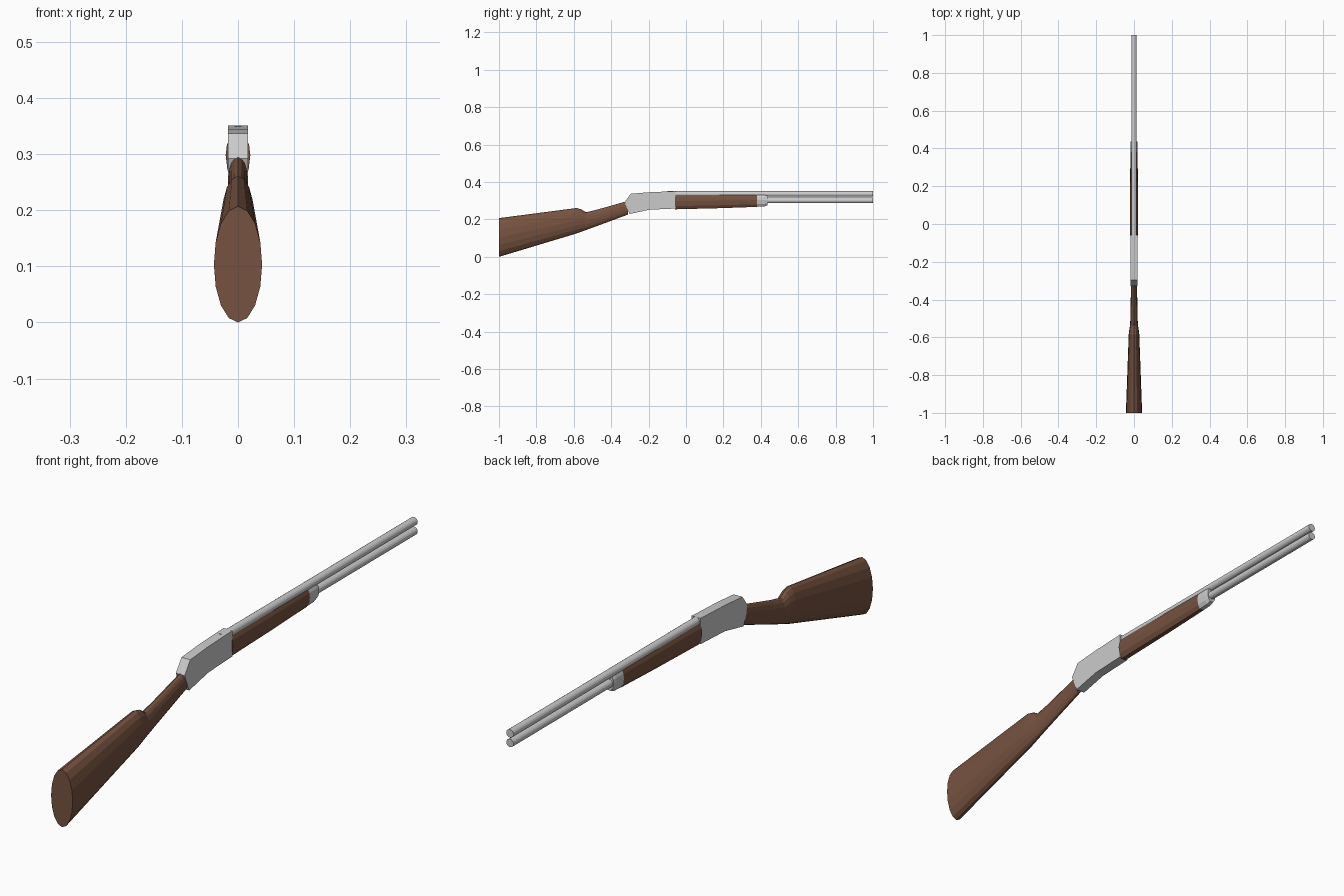
import bpy, bmesh
from math import sin, cos, pi
from mathutils import Matrix

if "Cube" in bpy.data.objects:
    bpy.data.objects.remove(bpy.data.objects["Cube"])

wood = bpy.data.materials.new("dark_wood")
wood.diffuse_color = (0.18, 0.085, 0.05, 1)
wood.use_nodes = True
wood.node_tree.nodes["Principled BSDF"].inputs["Base Color"].default_value = wood.diffuse_color


def finish(name, bm, mat=None):
    bmesh.ops.recalc_face_normals(bm, faces=bm.faces)
    me = bpy.data.meshes.new(name)
    bm.to_mesh(me)
    bm.free()
    if mat:
        me.materials.append(mat)
    ob = bpy.data.objects.new(name, me)
    bpy.context.collection.objects.link(ob)
    return ob


def loft(name, rings, mat=None):
    """Skin a list of equal-length rings and cap both ends."""
    bm = bmesh.new()
    rows = [[bm.verts.new(p) for p in r] for r in rings]
    n = len(rows[0])
    for a, b in zip(rows, rows[1:]):
        for i in range(n):
            j = (i + 1) % n
            bm.faces.new((a[i], a[j], b[j], b[i]))
    bm.faces.new(rows[0])
    bm.faces.new(rows[-1][::-1])
    return finish(name, bm, mat)


def oval(y, bottom, top, half_w, n=16):
    c, h = (top + bottom) / 2, (top - bottom) / 2
    return [(half_w * sin(2 * pi * i / n), y, c + h * cos(2 * pi * i / n))
            for i in range(n)]


def tube(name, y0, y1, z, r):
    bm = bmesh.new()
    bmesh.ops.create_cone(bm, cap_ends=True, segments=16, radius1=r, radius2=r,
                          depth=y1 - y0,
                          matrix=Matrix.Translation((0, (y0 + y1) / 2, z)) @ Matrix.Rotation(pi / 2, 4, 'X'))
    return finish(name, bm)


# Stock: butt, comb, step down to the wrist, then into the receiver
loft("stock", [oval(-1.0, 0.0, 0.207, 0.043),
               oval(-0.585, 0.125, 0.261, 0.028),
               oval(-0.56, 0.134, 0.254, 0.025),
               oval(-0.535, 0.143, 0.238, 0.021),
               oval(-0.48, 0.163, 0.251, 0.018),
               oval(-0.31, 0.226, 0.299, 0.0165)], wood)

# Receiver: flat-sided plate from a side profile
profile = [(-0.328, 0.292), (-0.296, 0.337), (-0.2, 0.345), (-0.057, 0.351),
           (-0.057, 0.258), (-0.195, 0.252), (-0.302, 0.229)]
loft("receiver", [[(x, y, z) for y, z in profile] for x in (-0.0175, 0.0175)])


# Fore-end and its metal cap share one faceted section
def grip(y, bottom, top, w):
    half = [(0.6, 1.0), (0.9, 0.8), (1.0, 0.56), (0.85, 0.22), (0.4, 0.0)]
    pts = half + [(-x, t) for x, t in reversed(half)]
    return [(x * w, y, bottom + t * (top - bottom)) for x, t in pts]


loft("fore_end", [grip(-0.06, 0.254, 0.332, 0.022),
                  grip(0.18, 0.260, 0.332, 0.021),
                  grip(0.38, 0.267, 0.331, 0.019)], wood)
loft("fore_end_cap", [grip(0.38, 0.268, 0.331, 0.0195),
                      grip(0.42, 0.270, 0.331, 0.0195),
                      grip(0.436, 0.276, 0.328, 0.0175)])

# Barrel and the magazine tube below it
tube("barrel", -0.1, 1.0, 0.3365, 0.0145)
tube("magazine_tube", 0.36, 1.0, 0.302, 0.0145)
